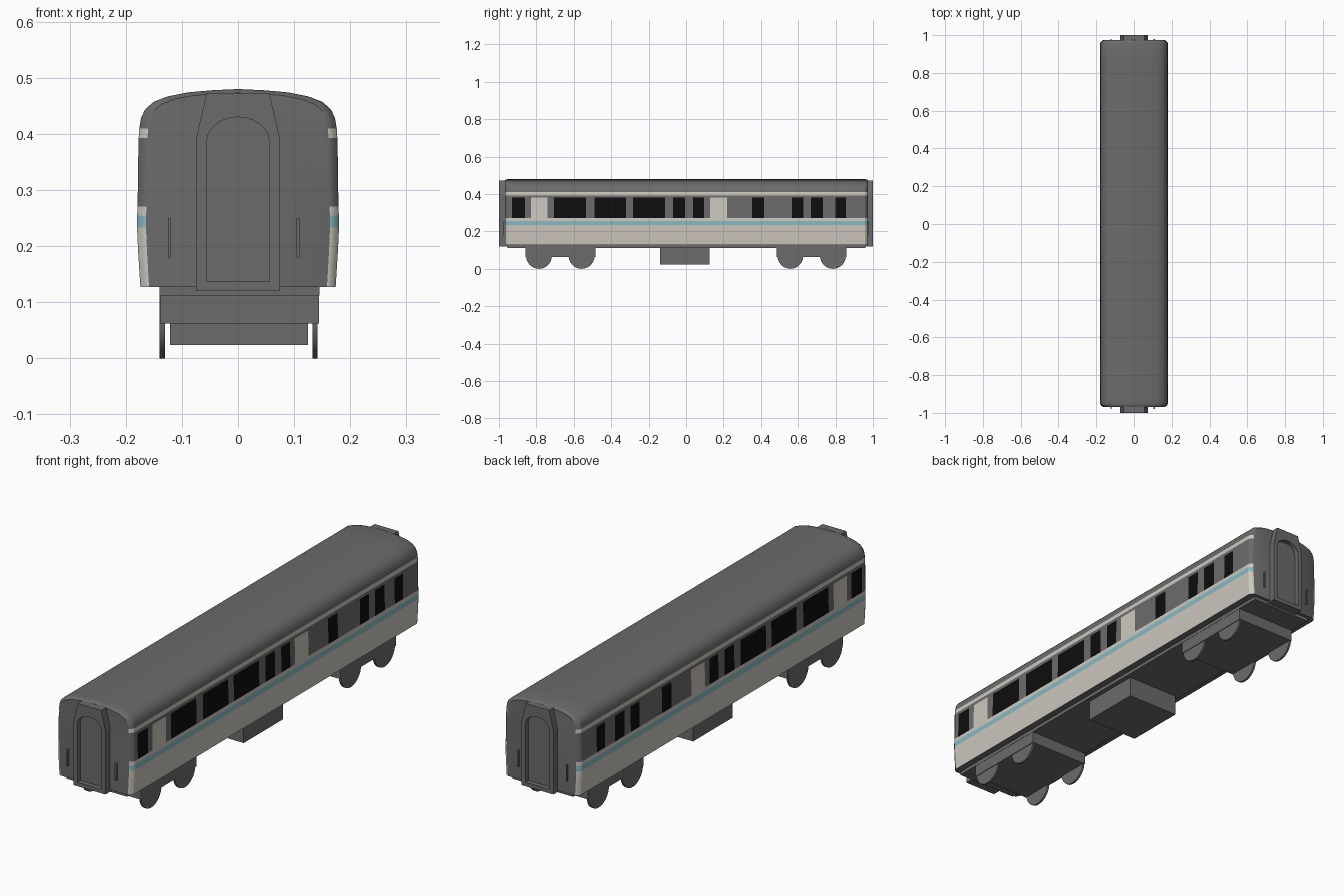
import bpy, bmesh, math
from mathutils import Matrix

if "Cube" in bpy.data.objects:
    bpy.data.objects.remove(bpy.data.objects["Cube"])


def srgb(*c):
    return [((v / 255 + 0.055) / 1.055) ** 2.4 for v in c] + [1.0]


def material(name, *c):
    m = bpy.data.materials.new(name)
    m.diffuse_color = srgb(*c)
    m.use_nodes = True
    m.node_tree.nodes["Principled BSDF"].inputs["Base Color"].default_value = m.diffuse_color
    return m


GREY = material("grey paint", 107, 107, 107)
CREAM = material("cream paint", 205, 200, 191)
TEAL = material("teal stripe", 134, 186, 192)
GLASS = material("black glass", 14, 14, 14)


def make_object(name, bm, mats, smooth=False):
    bmesh.ops.recalc_face_normals(bm, faces=bm.faces)
    me = bpy.data.meshes.new(name)
    bm.to_mesh(me)
    bm.free()
    ob = bpy.data.objects.new(name, me)
    bpy.context.collection.objects.link(ob)
    for m in mats:
        me.materials.append(m)
    if smooth:
        bpy.context.view_layer.objects.active = ob
        ob.select_set(True)
        bpy.ops.object.shade_smooth_by_angle(angle=math.radians(30))
        ob.select_set(False)
    return ob


def box(name, x0, x1, y0, y1, z0, z1):
    bm = bmesh.new()
    bmesh.ops.create_cube(bm, size=1)
    for v in bm.verts:
        v.co = ((x0 + x1) / 2 + v.co.x * (x1 - x0),
                (y0 + y1) / 2 + v.co.y * (y1 - y0),
                (z0 + z1) / 2 + v.co.z * (z1 - z0))
    return make_object(name, bm, [GREY])


# --- Car body: half profile lofted along y, cut at every window edge ---
half = [(0.174, 0.127), (0.178, 0.19), (0.180, 0.233), (0.1798, 0.255), (0.179, 0.271),
        (0.1775, 0.380), (0.177, 0.393), (0.176, 0.410), (0.173, 0.428), (0.166, 0.443),
        (0.151, 0.457), (0.125, 0.467), (0.090, 0.474), (0.045, 0.478), (0.0, 0.480)]
profile = half + [(-x, z) for x, z in half[-2::-1]]
windows = [(-0.93, -0.86), (-0.706, -0.535), (-0.49, -0.32), (-0.283, -0.112),
           (-0.07, -0.005), (0.037, 0.097), (0.353, 0.417), (0.567, 0.627),
           (0.668, 0.733), (0.80, 0.856)]
doors = [(-0.83, -0.74), (0.128, 0.219)]

# stations are (y, inset); the inset rounds the body corners
stations = [(-0.968, 0.016), (-0.963, 0.007), (-0.952, 0.0)]
stations += sorted((y, 0.0) for span in windows + doors for y in span)
stations += [(0.957, 0.0), (0.968, 0.007), (0.973, 0.016)]


def body_colour(y, z):
    if 0.271 < z < 0.380:
        if any(a < y < b for a, b in windows):
            return 3
        return 1 if any(a < y < b for a, b in doors) else 0
    if 0.233 < z < 0.255:
        return 2
    return 1 if z < 0.271 or 0.393 < z < 0.410 else 0


bm = bmesh.new()
rings = []
for y, d in stations:
    rings.append([bm.verts.new((x * (1 - d / 0.18), y, z - 0.4 * d * max(0, (z - 0.41) / 0.07)))
                  for x, z in profile])
n = len(profile)
for (ya, _), (yb, _), a, b in zip(stations, stations[1:], rings, rings[1:]):
    for i in range(n - 1):
        f = bm.faces.new((a[i], a[i + 1], b[i + 1], b[i]))
        f.material_index = body_colour((ya + yb) / 2, (profile[i][1] + profile[i + 1][1]) / 2)
    bm.faces.new((a[0], b[0], b[-1], a[-1]))
for ring in (rings[0], rings[-1]):
    bm.faces.new(ring)
make_object("car_body", bm, [GREY, CREAM, TEAL, GLASS], smooth=True)

# --- Underframe and central equipment box ---
box("underframe", -0.14, 0.145, -0.955, 0.96, 0.112, 0.13)
box("equipment_box", -0.121, 0.125, -0.14, 0.125, 0.024, 0.12)


# --- Gangways: tapered frame around a recessed arched door ---
def gangway(name, s):
    inner = [(-0.056, 0.137)]
    outer = [(-0.075, 0.12)]
    steps = 12
    for i in range(steps + 1):
        a = math.pi * (1 - i / steps)
        inner.append((0.056 * math.cos(a), 0.385 + 0.045 * math.sin(a)))
        if i in (0, steps):
            outer.append((-0.075 if i == 0 else 0.075, 0.39))
        else:
            outer.append((-0.056 + 0.112 * (i - 1) / (steps - 2), 0.473))
    inner.append((0.056, 0.137))
    outer.append((0.075, 0.12))
    bm = bmesh.new()
    loops = [[bm.verts.new((x, s * y, z)) for x, z in pts]
             for pts, y in ((outer, 0.955), (outer, 1.0), (inner, 1.0), (inner, 0.980))]
    k = len(outer)
    for a, b in zip(loops, loops[1:]):
        for i in range(k):
            j = (i + 1) % k
            bm.faces.new((a[i], a[j], b[j], b[i]))
    bm.faces.new(loops[-1])
    bm.faces.new(loops[0])
    make_object(name, bm, [GREY])


# --- Bogies: frame box with four disc wheels each ---
def wheel(name, x, y):
    bm = bmesh.new()
    bmesh.ops.create_cone(bm, cap_ends=True, segments=32, radius1=0.069, radius2=0.069,
                          depth=0.009, matrix=Matrix.Translation((x, y, 0.069))
                          @ Matrix.Rotation(math.pi / 2, 4, 'Y'))
    make_object(name, bm, [GREY], smooth=True)


for end, s in (("front", -1), ("back", 1)):
    gangway(end + "_gangway", s)
    yc = s * 0.672
    box(end + "_bogie_frame", -0.139, 0.144, yc - 0.187, yc + 0.187, 0.062, 0.114)
    for side, x in (("left", -0.135), ("right", 0.137)):
        for i, dy in enumerate((-0.114, 0.114)):
            wheel(f"{end}_{side}_wheel_{i + 1}", x, yc + dy)
    # Grab rails beside the gangway
    for side, x in (("left", -0.122), ("right", 0.107)):
        y0, y1 = sorted((s * 0.965, s * 0.979))
        box(f"{end}_{side}_grab_rail", x - 0.003, x + 0.003, y0, y1, 0.18, 0.25)
